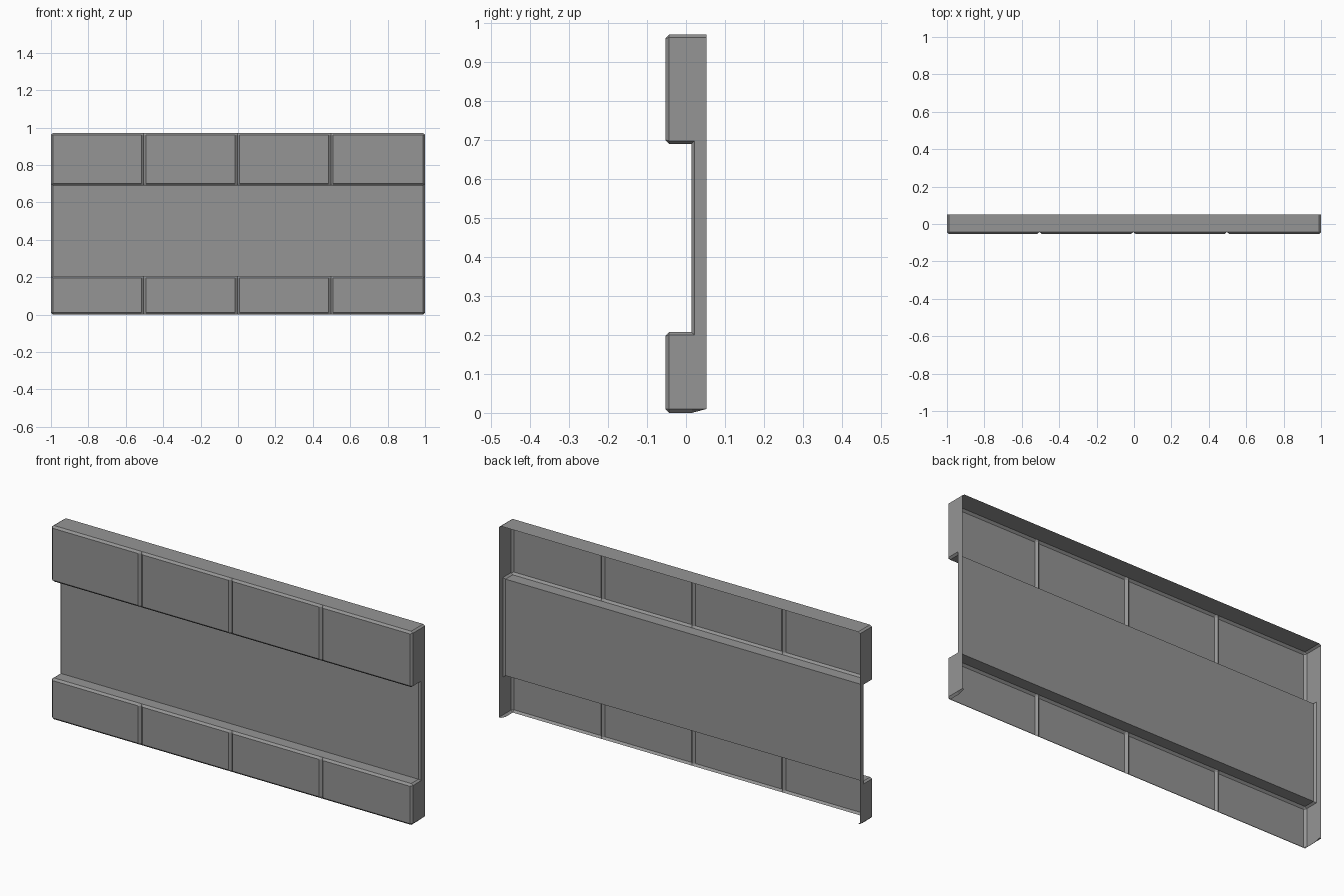
import bpy, bmesh

cube = bpy.data.objects.get("Cube")
if cube:
    bpy.data.objects.remove(cube)

grey = bpy.data.materials.new("plain grey")
grey.use_nodes = True
colour = (0.3, 0.3, 0.3, 1)
grey.diffuse_color = colour
grey.node_tree.nodes["Principled BSDF"].inputs["Base Color"].default_value = colour

BACK, FRONT, BEVEL = 0.052, -0.053, 0.01
LIP = FRONT + BEVEL
PANEL = 0.014

# Cross-section (y, z) from the top back edge, down the front, to the bottom back
profile = [(BACK, 0.97), (LIP, 0.97), (FRONT, 0.96), (FRONT, 0.70), (LIP, 0.69),
           (PANEL, 0.69), (PANEL, 0.207), (LIP, 0.207), (FRONT, 0.197),
           (FRONT, 0.01), (LIP, 0), (0.015, 0), (BACK, 0.01)]
FLOOR = 10  # the underside starts after this point and stays open

# End outline, drawn in so that all the end edges are bevelled
inner = PANEL + 0.008
end_outline = [(BACK, 0.963), (LIP, 0.963), (LIP, 0.963), (LIP, 0.698), (LIP, 0.698),
               (inner, 0.698), (inner, 0.2), (LIP, 0.2), (LIP, 0.2),
               (LIP, 0.01), (LIP, 0.01), (0.015, 0.01), (BACK, 0.01)]
# Groove outline, flattened to the bottom of the front bevels
groove = [(max(y, LIP), z) for y, z in profile]

# Stations along the length: ends, and a V groove between the blocks
stations = [(-1, end_outline), (-1 + BEVEL, profile)]
for x in (-0.505, -0.004, 0.497):
    stations += [(x - 0.012, profile), (x, groove), (x + 0.012, profile)]
stations += [(1 - BEVEL, profile), (1, end_outline)]

# Skin the stations into an open-backed shell
bm = bmesh.new()
rings = [[bm.verts.new((x, y, z)) for y, z in outline] for x, outline in stations]
last = len(rings) - 2
for i, (a, b) in enumerate(zip(rings, rings[1:])):
    for j in range(len(profile) - 1):
        if j < FLOOR or i in (0, last):
            bm.faces.new((a[j], a[j + 1], b[j + 1], b[j]))

# End caps
bm.faces.new(rings[0][::-1])
bm.faces.new(rings[-1])
bmesh.ops.remove_doubles(bm, verts=bm.verts[:], dist=0.0002)
bmesh.ops.dissolve_degenerate(bm, edges=bm.edges[:], dist=0.0002)
bmesh.ops.recalc_face_normals(bm, faces=bm.faces[:])

# Keep the outside facing out
if sum(f.normal.y * f.calc_area() for f in bm.faces) > 0:
    bmesh.ops.reverse_faces(bm, faces=bm.faces[:])

mesh = bpy.data.meshes.new("wall_trim_panel")
bm.to_mesh(mesh)
bm.free()
mesh.materials.append(grey)
panel = bpy.data.objects.new("wall_trim_panel", mesh)
bpy.context.scene.collection.objects.link(panel)
